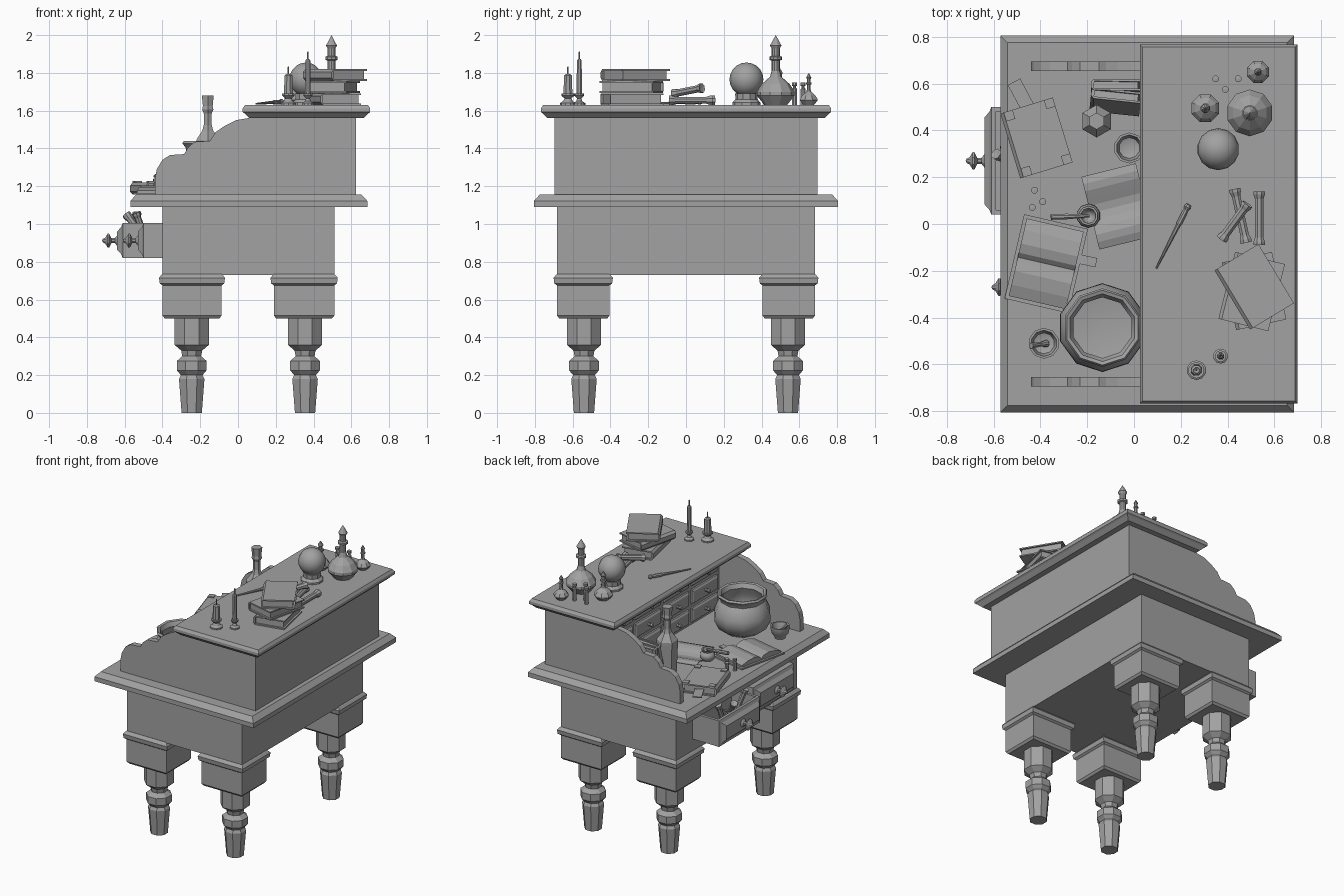
import bpy, bmesh, math
from mathutils import Vector, Matrix

cube = bpy.data.objects.get("Cube")
if cube:
    bpy.data.objects.remove(cube, do_unlink=True)

grey = bpy.data.materials.new("plain_grey")
grey.use_nodes = True
grey.diffuse_color = (0.36, 0.36, 0.36, 1)
grey.node_tree.nodes["Principled BSDF"].inputs["Base Color"].default_value = (0.36, 0.36, 0.36, 1)

LEDGE, TOP = 1.155, 1.63


def finish(name, bm, loc=(0, 0, 0), rot=None, smooth=0):
    """Turn a bmesh into an object, placed and shaded."""
    bmesh.ops.remove_doubles(bm, verts=bm.verts, dist=1e-5)
    bmesh.ops.recalc_face_normals(bm, faces=bm.faces)
    m = Matrix.Translation(loc) @ (rot.to_4x4() if rot else Matrix())
    bm.transform(m)
    me = bpy.data.meshes.new(name)
    bm.to_mesh(me)
    bm.free()
    me.materials.append(grey)
    ob = bpy.data.objects.new(name, me)
    bpy.context.collection.objects.link(ob)
    if smooth:
        bpy.ops.object.select_all(action='DESELECT')
        ob.select_set(True)
        bpy.context.view_layer.objects.active = ob
        bpy.ops.object.shade_smooth_by_angle(angle=math.radians(smooth))
    return ob


def turn(deg, axis='Z'):
    return Matrix.Rotation(math.radians(deg), 3, axis)


def slab(name, x0, x1, y0, y1, layers, loc=(0, 0, 0), rot=None):
    """Stack of rectangles; each layer is (z, inset)."""
    bm = bmesh.new()
    rings = [[bm.verts.new((x, y, z)) for x, y in
              ((x0 + i, y0 + i), (x1 - i, y0 + i), (x1 - i, y1 - i), (x0 + i, y1 - i))]
             for z, i in layers]
    bm.faces.new(rings[0])
    bm.faces.new(rings[-1])
    for a, b in zip(rings, rings[1:]):
        for k in range(4):
            bm.faces.new((a[k], a[k - 1], b[k - 1], b[k]))
    return finish(name, bm, loc, rot)


def box(name, x0, x1, y0, y1, z0, z1, loc=(0, 0, 0), rot=None):
    return slab(name, x0, x1, y0, y1, [(z0, 0), (z1, 0)], loc, rot)


def prism(name, outline, depth, loc=(0, 0, 0), rot=None):
    """Outline in x and z, pushed along y."""
    bm = bmesh.new()
    face = bm.faces.new([bm.verts.new((x, -depth / 2, z)) for x, z in outline])
    out = bmesh.ops.extrude_face_region(bm, geom=[face], use_keep_orig=True)
    bmesh.ops.translate(bm, vec=(0, depth, 0),
                        verts=[g for g in out["geom"] if isinstance(g, bmesh.types.BMVert)])
    return finish(name, bm, loc, rot)


def lathe(name, profile, loc, sides=8, rot=None, smooth=0):
    """Turned part; profile is (radius, height)."""
    bm = bmesh.new()
    start = Matrix.Rotation(math.pi / sides, 3, 'Z')
    vs = [bm.verts.new(start @ Vector((r, 0, z))) for r, z in profile]
    es = [bm.edges.new(p) for p in zip(vs, vs[1:])]
    bmesh.ops.spin(bm, geom=vs + es, cent=(0, 0, 0), axis=(0, 0, 1),
                   angle=2 * math.pi, steps=sides, use_duplicate=False)
    return finish(name, bm, loc, rot, smooth)


def rod(name, a, b, profile, sides=8):
    """Turned part running from a to b; profile heights are fractions."""
    a, d = Vector(a), Vector(b) - Vector(a)
    return lathe(name, [(r, t * d.length) for r, t in profile], a, sides,
                 d.to_track_quat('Z', 'Y').to_matrix())


def book(name, loc, w, l, h, deg, rot=None):
    """Closed book: two covers, spine and page block."""
    r = rot or turn(deg)
    c = 0.009
    box(name + "_pages", -w / 2, w / 2 - .012, -l / 2 + .012, l / 2 - .012, c, h - c, loc, r)
    for part, z in (("_lower_cover", 0), ("_upper_cover", h - c)):
        box(name + part, -w / 2, w / 2, -l / 2, l / 2, z, z + c, loc, r)
    prism(name + "_spine", [(-w / 2, 0), (-w / 2, h), (-w / 2 - .014, h * .75),
                            (-w / 2 - .014, h * .25)], l, loc, r)


# Legs with square blocks
leg = [(0, 0), (.058, 0), (.073, .18), (.062, .2), (.085, .225), (.085, .275), (.054, .3),
       (.06, .33), (.098, .36), (.098, .51), (0, .51)]
for x0, x1, cx, side in ((-.4, -.087, -.245, "front"), (.19, .51, .355, "rear")):
    for s in (-1, 1):
        hand = side + ("_left" if s > 0 else "_right")
        lathe(hand + "_leg", leg, (cx, s * .54, 0))
        ya, yb = sorted((s * .405, s * .683))
        slab(hand + "_leg_block", x0, x1, ya, yb,
             [(.5, .012), (.515, 0), (.675, 0), (.685, -.014), (.715, -.018), (.73, -.006), (.735, 0)])

# Cabinet, ledge, upper case and top board
box("cabinet", -.4, .51, -.682, .682, .73, 1.1)
slab("ledge", -.57, .685, -.805, .805, [(1.09, 0), (1.122, 0), (LEDGE, .03)])
box("case_back", .595, .625, -.695, .695, LEDGE, 1.57)
scallop = [(.61, 1.15), (-.44, 1.15), (-.44, 1.24), (-.43, 1.29), (-.4, 1.34), (-.36, 1.365),
           (-.285, 1.37), (-.265, 1.405), (-.23, 1.435), (-.15, 1.44), (-.12, 1.485),
           (-.07, 1.52), (-.01, 1.55), (.08, 1.565), (.61, 1.565)]
for s in (-1, 1):
    prism("scalloped_side_" + ("left" if s > 0 else "right"), scallop, .04, (0, s * .675, 0))
slab("top_board", .025, .7, -.768, .768, [(1.56, .035), (1.585, .01), (1.592, 0), (1.612, 0), (TOP, .012)])

# Small drawers at the back of the desk
knob = [(0, 0), (.012, 0), (.008, .012), (.017, .022), (.012, .032), (0, .035)]
to_front = turn(-90, 'Y')
box("drawer_nest", .2, .6, -.655, .655, LEDGE, 1.56)
for row in range(3):
    for col in range(4):
        y, z = (col - 1.5) * .32, 1.225 + row * .13
        slab("small_drawer", -.05, .05, -.145, .145, [(0, 0), (.012, 0), (.02, .012)], (.2, y, z), to_front)
        lathe("small_drawer_knob", knob, (.18, y, z), 6, to_front)

# Large drawers: closed on the right, open on the left
big_knob = [(0, 0), (.03, 0), (.014, .012), (.014, .03), (.04, .042), (.04, .05), (.018, .062),
            (.01, .075), (0, .08)]
for side, y, x in (("right", -.27, -.5), ("left", .27, -.61)):
    slab(side + "_drawer_front", -.0925, .0925, -.23, .23,
         [(-.02, 0), (0, 0), (.008, .02), (.03, .045)], (x, y, .912), to_front)
    lathe(side + "_drawer_knob", big_knob, (x - .03, y, .912), 8, to_front)
    for s in (-1, 1):
        box(side + "_drawer_wall", x, -.39, y + s * .22 - .01, y + s * .22 + .01, .82, 1.005)
    box(side + "_drawer_floor", x, -.39, y - .22, y + .22, .82, .84)
box("closed_drawer_cover", -.5, -.39, -.49, -.05, .98, 1.005)

# Rolled papers in the open drawer
roll = [(0, .03), (.018, .02), (.024, 0), (.024, .06), (.018, .14), (.018, .86), (.024, .94), (.024, 1), (0, .98)]
for a, b in (((-.45, .2, .86), (-.59, .3, 1.05)), ((-.55, .33, .86), (-.535, .4, 1.06)),
             ((-.47, .13, .86), (-.54, .1, 1.06))):
    rod("drawer_scroll", a, b, roll)
box("drawer_paper", -.06, .06, -.08, .08, 0, .006, (-.5, .22, .93), turn(25, 'X'))

# Cauldron, mortar and cups
lathe("cauldron", [(0, 0), (.1, 0), (.16, .04), (.19, .1), (.188, .15), (.165, .205), (.145, .23),
                   (.15, .25), (.168, .272), (.16, .285), (.145, .28), (.13, .25), (.15, .2),
                   (.165, .13), (.13, .05), (0, .03)], (-.135, -.443, LEDGE), 10, smooth=40)
cup = [(0, 0), (.035, 0), (.037, .012), (.055, .035), (.066, .075), (.066, .085), (.056, .085),
       (.045, .04), (0, .025)]
lathe("mortar", cup, (-.385, -.51, LEDGE), 10, smooth=40)
rod("pestle", (-.37, -.51, 1.185), (-.44, -.52, 1.26), [(0, 0), (.016, .05), (.01, .4), (.013, 1), (0, 1)])
lathe("small_bowl", cup, (-.02, .325, LEDGE), 10, smooth=40)
lathe("ink_pot", [(0, 0), (.035, 0), (.052, .025), (.05, .045), (.036, .06), (.042, .075),
                  (.033, .075), (.028, .055), (0, .02)], (-.195, .035, LEDGE), 10, smooth=40)
rod("dipper_handle", (-.19, .035, 1.225), (-.355, .03, 1.24), [(0, 0), (.007, 0), (.013, .6), (.013, 1), (0, 1)])

# Open book with a ribbon, and a wavy sheet
turned = turn(77)
box("open_book_cover", -.185, .185, -.14, .14, 0, .01, (-.375, -.17, LEDGE), turned)
for s in (-1, 1):
    prism("open_book_pages", [(0, .01), (s * .17, .01), (s * .17, .022), (s * .12, .04),
                              (s * .06, .048), (s * .02, .038), (0, .02)], .25,
          (-.375, -.17, LEDGE), turned)
box("ribbon", -.05, .05, -.02, .02, 0, .006, (-.21, -.155, LEDGE + .01), turn(-12))
wave = [(-.16 + i * .032, .022 + .015 * math.sin(i * .9)) for i in range(11)]
prism("wavy_sheet", wave + [(x, z - .005) for x, z in reversed(wave)], .24,
      (-.07, .075, LEDGE), turn(104))

# Clasped book with corner plates
book("clasped_book", (-.41, .37, LEDGE), .22, .29, .065, 17)
for sx in (-1, 1):
    for sy in (-1, 1):
        box("corner_plate", sx * .09 - .02, sx * .09 + .02, sy * .125 - .02, sy * .125 + .02,
            .064, .072, (-.41, .37, LEDGE), turn(17))
box("bookmark", -.03, .03, -.06, .06, 0, .008, (-.485, .555, LEDGE + .03), turn(28))

# Standing books leaning by the left side
for i in range(2):
    book("standing_book", (-.07, .545 + i * .055, LEDGE + .01), .2, .27, .048, 0,
         turn(-6 + i * 5) @ turn(90 - 12 + i * 4, 'X') @ Matrix.Translation((0, .14, 0)).to_3x3())
for ob in bpy.data.objects:
    if ob.name.startswith("standing_book"):
        ob.location.z += .14

# Tall bottle
lathe("tall_bottle", [(0, 0), (.06, 0), (.06, .02), (.07, .27), (.07, .29), (.033, .34), (.024, .37),
                      (.024, .43), (.034, .45), (.03, .47), (.036, .525), (0, .525)],
      (-.16, .44, LEDGE), 6)

# Stoppered flasks
flask = [(0, 0), (.06, 0), (.1, .05), (.1, .07), (.075, .11), (.03, .15), (.022, .18), (.022, .235),
         (.034, .24), (.034, .255), (.022, .26), (.022, .3), (.03, .315), (.014, .345), (0, .37)]
for name, x, y, k, h in (("large_flask", .495, .475, 1, 1), ("middle_flask", .305, .495, .63, .54),
                         ("small_flask", .53, .65, .5, .46)):
    lathe(name, [(r * k, z * h) for r, z in flask], (x, y, TOP), 10 if k == 1 else 8)

# Tiny vials
vial = [(0, 0), (.014, 0), (.014, .085), (.008, .09), (.008, .1), (.015, .102), (.015, .118), (0, .12)]
for x, y in ((.35, .62), (.445, .62), (.39, .575)):
    lathe("vial", vial, (x, y, TOP), 8)
for x, y in ((-.425, .145), (-.435, .07), (-.39, .095)):
    lathe("desk_vial", [(r, z * .7) for r, z in vial], (x, y, LEDGE), 8)

# Crystal ball on its stand
lathe("ball_stand", [(0, 0), (.075, 0), (.075, .012), (.058, .03), (.06, .06), (0, .06)], (.36, .32, TOP), 10)
ball = [(.09 * math.sin(i * math.pi / 10), -.09 * math.cos(i * math.pi / 10)) for i in range(11)]
lathe("crystal_ball", ball, (.36, .32, 1.765), 14, smooth=40)

# Candles
for name, x, y, r, h in (("thick_candle", .267, -.625, .026, .155), ("thin_candle", .37, -.565, .016, .235)):
    lathe(name + "_holder", [(0, 0), (r + .016, 0), (r + .016, .01), (r, .02), (r * .7, .035),
                             (r + .009, .05), (r + .009, .06), (0, .06)], (x, y, TOP), 10)
    lathe(name, [(0, .05), (r, .05), (r * .85, h), (r * .5, h + .008), (.004, h), (.004, h + .045),
                 (0, h + .05)], (x, y, TOP), 8)

# Stack of books, loose scrolls and wand
for i, (x, y, deg) in enumerate(((.52, -.285, 12), (.51, -.29, -14), (.52, -.265, 31))):
    book("stacked_book", (x, y, TOP + i * .064), .205, .295, .062, deg)
for a, b in (((.43, .15, 1.655), (.48, -.08, 1.655)), ((.535, .14, 1.655), (.535, -.09, 1.655)),
             ((.485, .085, 1.72), (.375, -.065, 1.69))):
    rod("loose_scroll", a, b, [(r * 1.1, t) for r, t in roll])
rod("wand", (.235, .085, 1.647), (.095, -.19, 1.637),
    [(0, 0), (.012, .01), (.016, .05), (.01, .09), (.013, .14), (.013, .3), (.01, .33), (.004, 1), (0, 1)])
